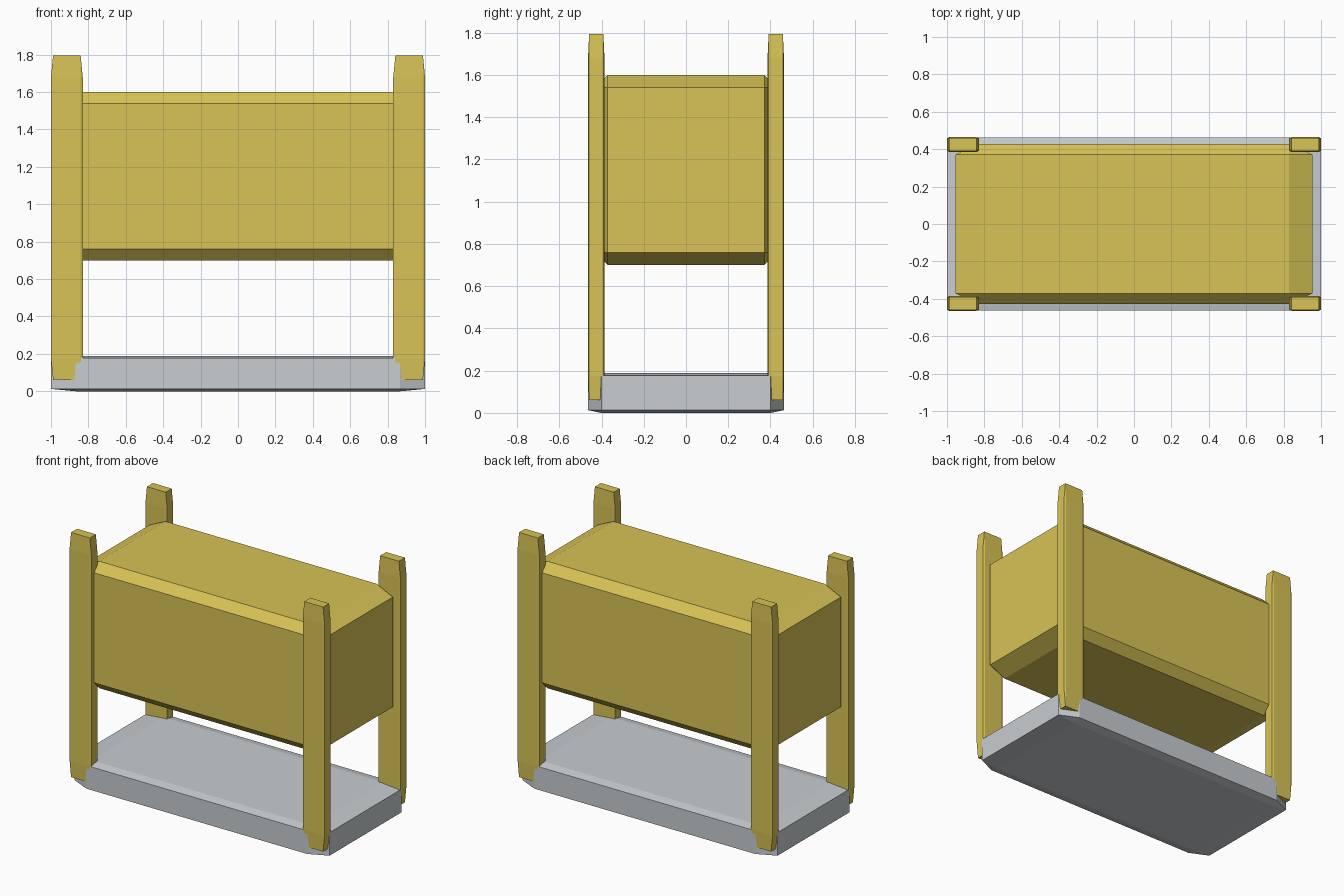
import bpy
import bmesh

cube = bpy.data.objects.get("Cube")
if cube:
    bpy.data.objects.remove(cube, do_unlink=True)


def make_material(name, rgb):
    mat = bpy.data.materials.new(name)
    mat.use_nodes = True
    mat.diffuse_color = (*rgb, 1)
    bsdf = next(n for n in mat.node_tree.nodes if n.type == 'BSDF_PRINCIPLED')
    bsdf.inputs["Base Color"].default_value = (*rgb, 1)
    return mat


def chamfered_box(name, low, high, mat):
    """Chamfered unit cube stretched to its bounds, so chamfers stretch too."""
    bm = bmesh.new()
    bmesh.ops.create_cube(bm, size=1)
    bmesh.ops.bevel(bm, geom=bm.edges[:], offset=0.0667, offset_type='OFFSET',
                    segments=1, profile=0.5, affect='EDGES')
    for v in bm.verts:
        v.co = [a + (b - a) * (c + 0.5) for a, b, c in zip(low, high, v.co)]
    bmesh.ops.recalc_face_normals(bm, faces=bm.faces[:])
    mesh = bpy.data.meshes.new(name)
    bm.to_mesh(mesh)
    bm.free()
    mesh.materials.append(mat)
    obj = bpy.data.objects.new(name, mesh)
    bpy.context.collection.objects.link(obj)
    return obj


yellow = make_material("mustard yellow", (0.686, 0.546, 0.093))
grey = make_material("light grey", (0.58, 0.61, 0.63))

# Floor slab and raised body
chamfered_box("base_slab", (-1, -0.463, 0), (1, 0.463, 0.19), grey)
chamfered_box("raised_body", (-0.955, -0.428, 0.70), (0.955, 0.428, 1.60), yellow)

# Corner posts
for x, side in ((-0.915, "right"), (0.915, "left")):
    for y, end in ((-0.425, "front"), (0.425, "back")):
        chamfered_box(f"{end}_{side}_post", (x - 0.085, y - 0.039, 0.06),
                      (x + 0.085, y + 0.039, 1.795), yellow)
